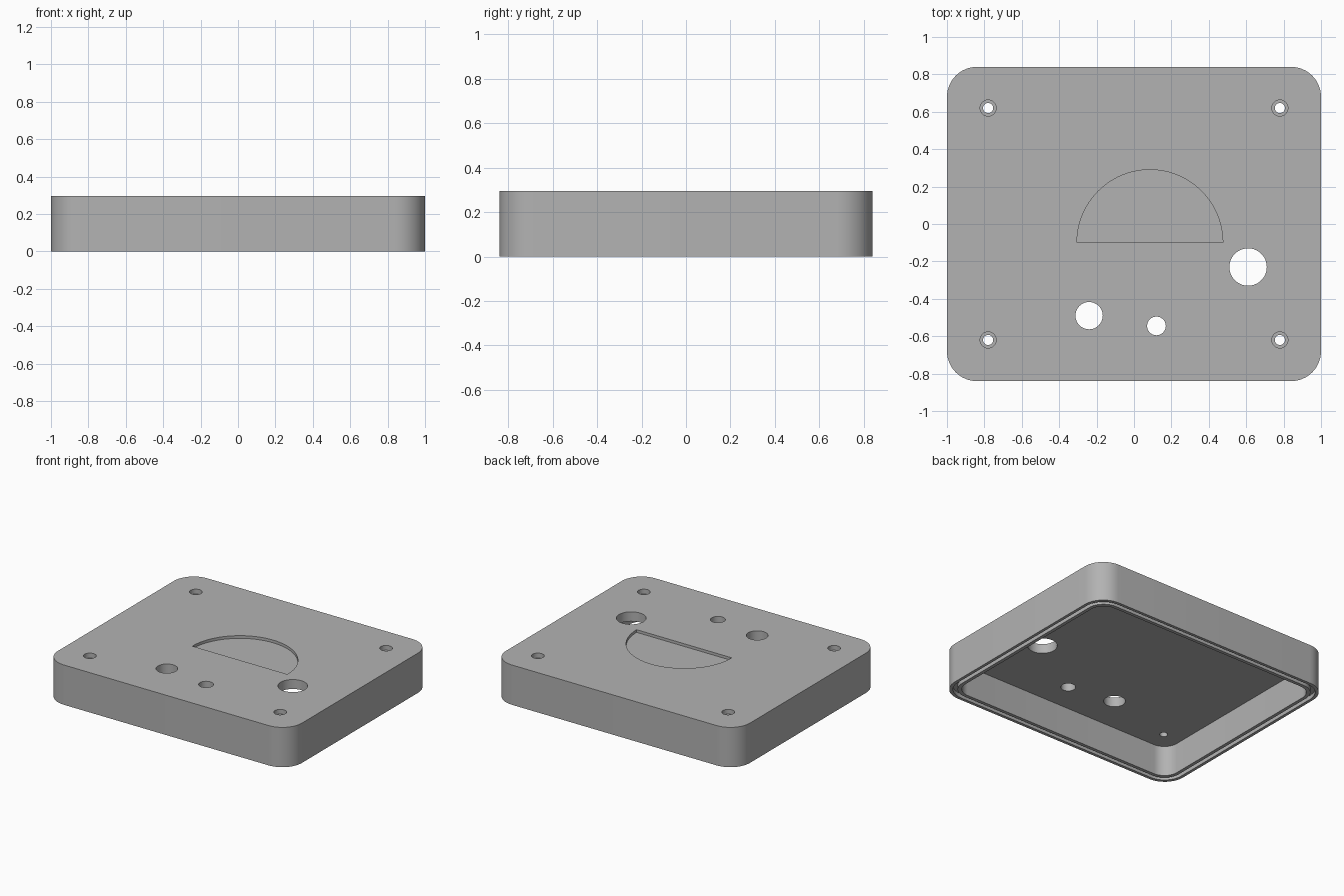
import bpy, bmesh, math

cube = bpy.data.objects.get("Cube")
if cube:
    bpy.data.objects.remove(cube, do_unlink=True)

HALF_X, HALF_Y, HEIGHT = 1.0, 0.84, 0.295
CORNER, WALL, ROOF = 0.16, 0.075, 0.07
TOP = HEIGHT

grey = bpy.data.materials.new("plain grey")
grey.use_nodes = True
grey.diffuse_color = (0.45, 0.45, 0.45, 1)
grey.node_tree.nodes["Principled BSDF"].inputs["Base Color"].default_value = grey.diffuse_color


def make_object(name, bm):
    bmesh.ops.recalc_face_normals(bm, faces=bm.faces)
    mesh = bpy.data.meshes.new(name)
    bm.to_mesh(mesh)
    bm.free()
    mesh.materials.append(grey)
    obj = bpy.data.objects.new(name, mesh)
    bpy.context.collection.objects.link(obj)
    return obj


def rounded_ring(bm, inset, z, steps=12):
    """Ring of vertices round a rounded rectangle."""
    r = CORNER - inset * 0.7
    ring = []
    for quarter, (sx, sy) in enumerate([(1, 1), (-1, 1), (-1, -1), (1, -1)]):
        for i in range(steps + 1):
            a = (quarter + i / steps) * math.pi / 2
            ring.append(bm.verts.new((sx * (HALF_X - inset - r) + r * math.cos(a),
                                      sy * (HALF_Y - inset - r) + r * math.sin(a), z)))
    return ring


def prism(name, points, z0, z1):
    """Upright solid from a flat outline."""
    bm = bmesh.new()
    low = [bm.verts.new((x, y, z0)) for x, y in points]
    high = [bm.verts.new((x, y, z1)) for x, y in points]
    bm.faces.new(low)
    bm.faces.new(high)
    for i in range(len(points)):
        j = (i + 1) % len(points)
        bm.faces.new((low[i], low[j], high[j], high[i]))
    return make_object(name, bm)


def arc(cx, cy, r, sweep, count):
    return [(cx + r * math.cos(sweep * i / count), cy + r * math.sin(sweep * i / count))
            for i in range(count + 1)]


def cut(target, cutter):
    cutter.hide_render = True
    mod = target.modifiers.new("cut", "BOOLEAN")
    mod.operation = "DIFFERENCE"
    mod.solver = "EXACT"
    mod.object = cutter
    bpy.context.view_layer.objects.active = target
    bpy.ops.object.modifier_apply(modifier=mod.name)
    bpy.data.objects.remove(cutter, do_unlink=True)


# Lid shell: outer wall, grooved rim and open cavity underneath
bm = bmesh.new()
section = [(0, TOP), (0, 0), (0.022, 0), (0.022, 0.03), (0.05, 0.03),
           (0.05, 0), (WALL, 0), (WALL, TOP - ROOF)]
rings = [rounded_ring(bm, inset, z) for inset, z in section]
for a, b in zip(rings, rings[1:]):
    for i in range(len(a)):
        j = (i + 1) % len(a)
        bm.faces.new((a[i], a[j], b[j], b[i]))
bm.faces.new(rings[0])
bm.faces.new(rings[-1])
lid = make_object("enclosure_lid", bm)

# Round openings, and counterbored screw holes in the corners
holes = [(0.61, -0.23, 0.1, -0.1), (-0.24, -0.49, 0.073, -0.1), (0.12, -0.545, 0.05, -0.1)]
for x in (-0.78, 0.78):
    for y in (-0.62, 0.62):
        holes += [(x, y, 0.043, TOP - 0.035), (x, y, 0.027, -0.1)]
for x, y, r, bottom in holes:
    cut(lid, prism("hole_cutter", arc(x, y, r, math.tau, 40)[:-1], bottom, TOP + 0.1))

# Shallow half-round recess in the top
cut(lid, prism("recess_cutter", arc(0.085, -0.1, 0.39, math.pi, 48), TOP - 0.02, TOP + 0.1))

# Smooth the curved walls, keep the edges sharp
bpy.ops.object.select_all(action="DESELECT")
lid.select_set(True)
bpy.context.view_layer.objects.active = lid
bpy.ops.object.shade_smooth_by_angle(angle=math.radians(30))
